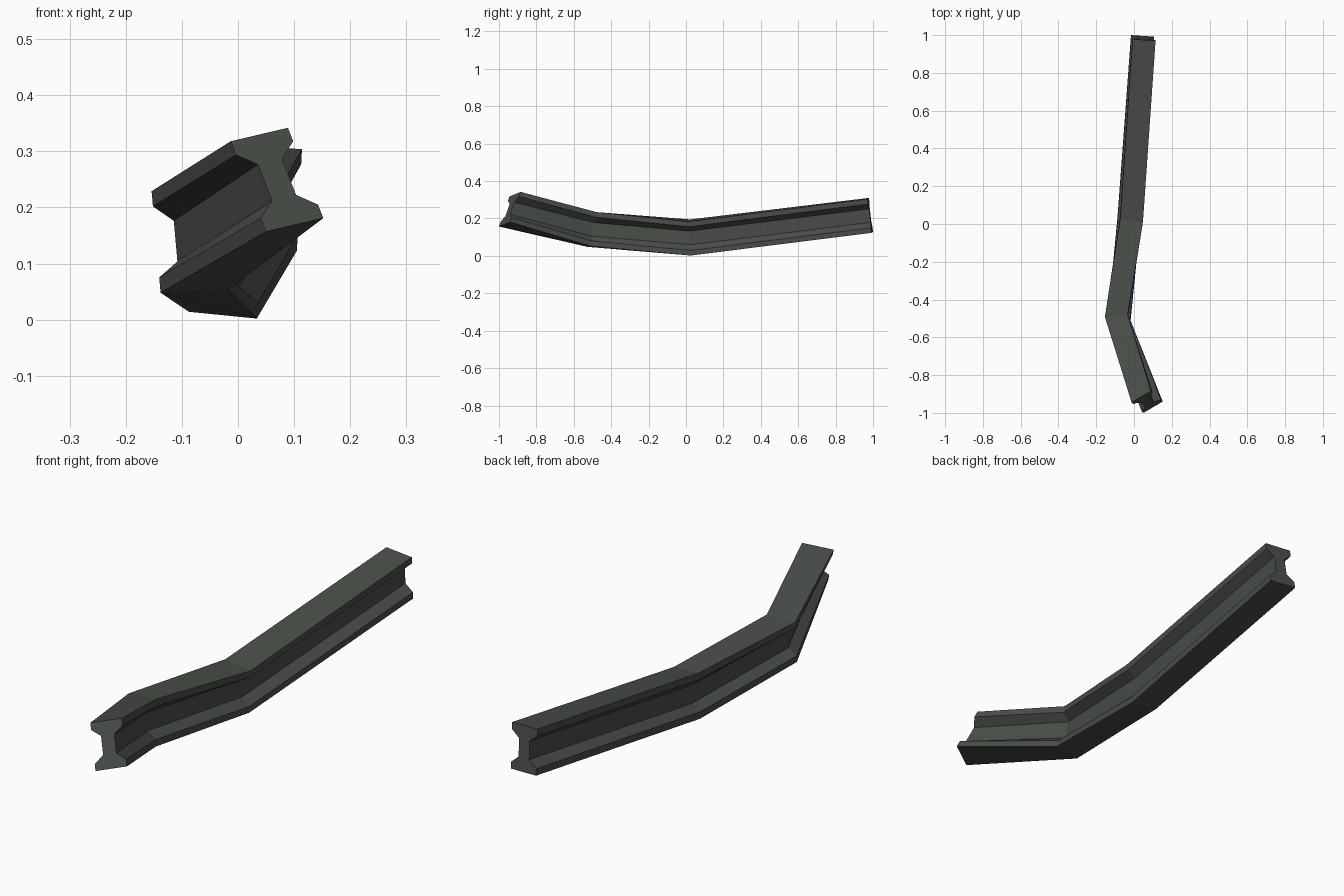
import bpy, bmesh
from mathutils import Vector

if "Cube" in bpy.data.objects:
    bpy.data.objects.remove(bpy.data.objects["Cube"])

# I-beam profile on a unit square (u across, v up)
W, F, L = 0.29, 0.30, 0.15   # web inset, flange root, lip thickness
right = [(1, 0), (1, L), (1 - W, F), (1 - W, 1 - F), (1, 1 - L), (1, 1)]
profile = right + [(1 - u, v) for u, v in reversed(right)]

# Bent and twisted stations: bottom-left corner, across vector, up vector
stations = [
    ((0.050, -1.000, 0.157), (0.102, 0.060, 0.024), (-0.063, 0.056, 0.161)),
    ((-0.138, -0.525, 0.048), (0.120, 0.014, 0.005), (-0.016, 0.033, 0.181)),
    ((-0.0875, 0.035, 0.014), (0.121, -0.010, -0.012), (0.014, -0.013, 0.181)),
    ((-0.016, 1.000, 0.129), (0.121, -0.008, -0.006), (0.009, -0.022, 0.181)),
]

steel = bpy.data.materials.new("dark grey steel")
steel.diffuse_color = (0.068, 0.077, 0.066, 1)
steel.use_nodes = True
steel.node_tree.nodes["Principled BSDF"].inputs["Base Color"].default_value = steel.diffuse_color

# Sweep the profile through the stations
bm = bmesh.new()
rings = []
for o, a, b in stations:
    o, a, b = Vector(o), Vector(a), Vector(b)
    rings.append([bm.verts.new(o + a * u + b * v) for u, v in profile])
n = len(profile)
for r, s in zip(rings, rings[1:]):
    for i in range(n):
        j = (i + 1) % n
        bm.faces.new((r[i], r[j], s[j], s[i]))

# End caps
bm.faces.new(rings[0])
bm.faces.new(rings[-1])
bmesh.ops.recalc_face_normals(bm, faces=bm.faces)

mesh = bpy.data.meshes.new("bent_beam")
bm.to_mesh(mesh)
bm.free()
mesh.materials.append(steel)
beam = bpy.data.objects.new("bent_beam", mesh)
bpy.context.collection.objects.link(beam)
